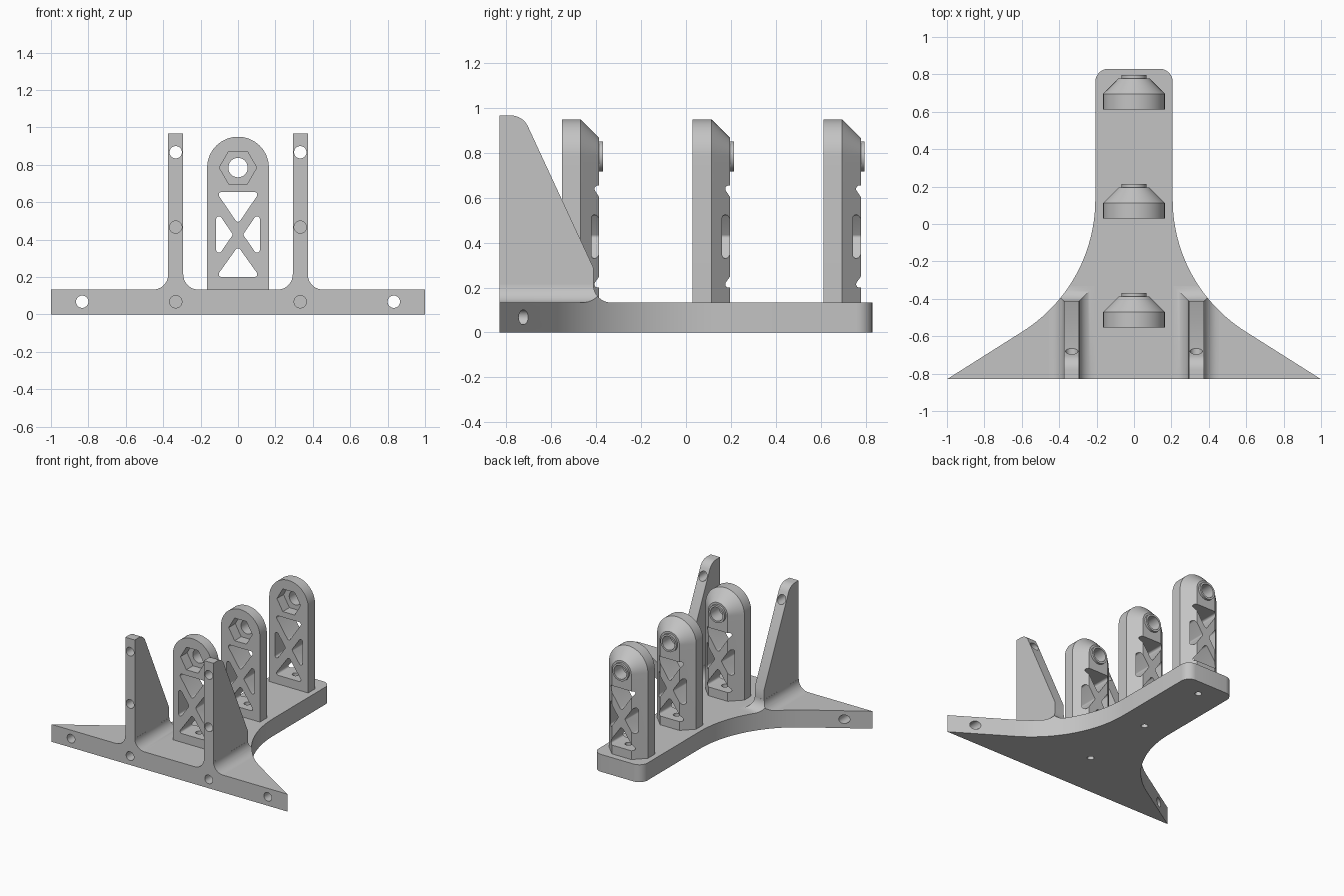
import bpy, bmesh
from math import cos, sin, radians, atan2, pi

cube = bpy.data.objects.get("Cube")
if cube:
    bpy.data.objects.remove(cube, do_unlink=True)

grey = bpy.data.materials.new("light grey plastic")
grey.use_nodes = True
grey.diffuse_color = (0.55, 0.55, 0.55, 1)
grey.node_tree.nodes["Principled BSDF"].inputs["Base Color"].default_value = (0.55, 0.55, 0.55, 1)

FLOOR = 0.133    # top of the base plate
FRONT = -0.83    # front edge of the base plate


def loft(name, rings):
    """Solid skinned through rings of equal point count, with end caps."""
    bm = bmesh.new()
    rows = [[bm.verts.new(p) for p in ring] for ring in rings]
    n = len(rows[0])
    for low, high in zip(rows, rows[1:]):
        for i in range(n):
            j = (i + 1) % n
            bm.faces.new((low[i], low[j], high[j], high[i]))
    bm.faces.new(rows[0])
    bm.faces.new(rows[-1])
    bmesh.ops.recalc_face_normals(bm, faces=bm.faces)
    mesh = bpy.data.meshes.new(name)
    bm.to_mesh(mesh)
    bm.free()
    mesh.materials.append(grey)
    obj = bpy.data.objects.new(name, mesh)
    bpy.context.collection.objects.link(obj)
    return obj


def prism(name, pts, axis, start, end):
    """Extrude a flat outline along an axis."""
    place = {"x": lambda p, t: (t, p[0], p[1]),
             "y": lambda p, t: (p[0], t, p[1]),
             "z": lambda p, t: (p[0], p[1], t)}[axis]
    return loft(name, [[place(p, t) for p in pts] for t in (start, end)])


def arc(cx, cy, r, a0, a1, steps):
    return [(cx + r * cos(radians(a0 + (a1 - a0) * i / steps)),
             cy + r * sin(radians(a0 + (a1 - a0) * i / steps))) for i in range(steps + 1)]


def circle(cx, cy, r, sides=32):
    return arc(cx, cy, r, 0, 360, sides)[:-1]


def rounded(centres, r):
    """Counter-clockwise convex polygon with round corners."""
    pts, n = [], len(centres)
    for i, (x, y) in enumerate(centres):
        px, py = centres[i - 1]
        nx, ny = centres[(i + 1) % n]
        a0 = atan2(y - py, x - px) - pi / 2
        a1 = atan2(ny - y, nx - x) - pi / 2
        turn = (a1 - a0) % (2 * pi)
        pts += arc(x, y, r, a0 * 180 / pi, (a0 + turn) * 180 / pi, 6)
    return pts


def combine(obj, other, operation):
    mod = obj.modifiers.new("combine", "BOOLEAN")
    mod.operation, mod.solver, mod.object = operation, "EXACT", other
    bpy.context.view_layer.objects.active = obj
    bpy.ops.object.modifier_apply(modifier=mod.name)
    bpy.data.objects.remove(other, do_unlink=True)


def drill(obj, pts, axis, start, end):
    combine(obj, prism("cutter", pts, axis, start, end), "DIFFERENCE")


def smooth(obj):
    bpy.ops.object.select_all(action="DESELECT")
    obj.select_set(True)
    bpy.context.view_layer.objects.active = obj
    bpy.ops.object.shade_smooth_by_angle(angle=radians(30))


# Base plate: flared front, narrow tail with round corners
half = [(1, FRONT)] + arc(1.04, 0.13, 0.833, 238, 180, 28) + arc(0.137, 0.76, 0.07, 0, 90, 8)
outline = half + [(-x, y) for x, y in reversed(half)]
base = prism("base_plate", outline, "z", 0, FLOOR)
post_fronts = [-0.553, 0.03, 0.613]
for side in (-1, 1):
    drill(base, circle(side * 0.833, 0.068, 0.033), "y", -1, 0)
    drill(base, circle(side * 0.333, 0.068, 0.033), "y", -1, -0.63)
for y in post_fronts:
    drill(base, circle(0, y + 0.083, 0.024), "z", -0.1, 0.3)
smooth(base)

# Upright ribs with a hollow fillet around the foot
BACK, R = -0.413, 0.08
rib_profile = ([(FRONT, FLOOR), (BACK, FLOOR), (BACK, 0.29)]
               + arc(-0.78, 0.884, 0.083, 25, 90, 8) + [(FRONT, 0.967)])
for side, label in ((-1, "right"), (1, "left")):
    x0, x1 = side * 0.333 - 0.04, side * 0.333 + 0.04
    rib = prism(label + "_rib", rib_profile, "x", x0, x1)
    rings = []
    for i in range(11):
        a = radians(90 - 9 * i)
        d, z = R - R * cos(a) + 0.0005, FLOOR + R - R * sin(a)
        rings.append([(x0 - d, FRONT, z), (x1 + d, FRONT, z),
                      (x1 + d, BACK + d, z), (x0 - d, BACK + d, z)])
    combine(rib, loft("fillet", rings), "UNION")
    combine(rib, prism("clip", outline, "z", 0, 2), "INTERSECT")
    drill(rib, circle(side * 0.333, 0.867, 0.033), "y", -1, 0)
    drill(rib, circle(side * 0.333, 0.467, 0.033), "y", -1, -0.63)
    smooth(rib)

# Posts: arched, chamfered at the back, with nut pocket, bore and truss windows
AXLE, W, CH = 0.785, 0.165, 0.083
windows = [
    [(-0.088, 0.64), (0, 0.51), (0.088, 0.64)],
    [(-0.088, 0.215), (0.088, 0.215), (0, 0.338)],
    [(-0.102, 0.51), (-0.102, 0.345), (-0.045, 0.427)],
    [(0.102, 0.51), (0.045, 0.427), (0.102, 0.345)],
]


def arch(w, y):
    pts = [(w, FLOOR)] + arc(0, AXLE, w, 0, 180, 32) + [(-w, FLOOR)]
    return [(x, y, z) for x, z in pts]


for y, label in zip(post_fronts, ("front", "middle", "rear")):
    post = loft(label + "_post", [arch(W, y), arch(W, y + CH), arch(W - CH, y + 2 * CH)])
    combine(post, prism("boss", circle(0, AXLE, 0.067), "y", y + 0.14, y + 0.183), "UNION")
    drill(post, circle(0, AXLE, 0.1, 6), "y", y - 0.1, y + 0.08)
    drill(post, circle(0, AXLE, 0.052), "y", y - 0.1, y + 0.3)
    for window in windows:
        drill(post, rounded(window, 0.015), "y", y - 0.1, y + 0.3)
    drill(post, circle(0, y + 0.083, 0.024), "z", 0, 0.25)
    smooth(post)
